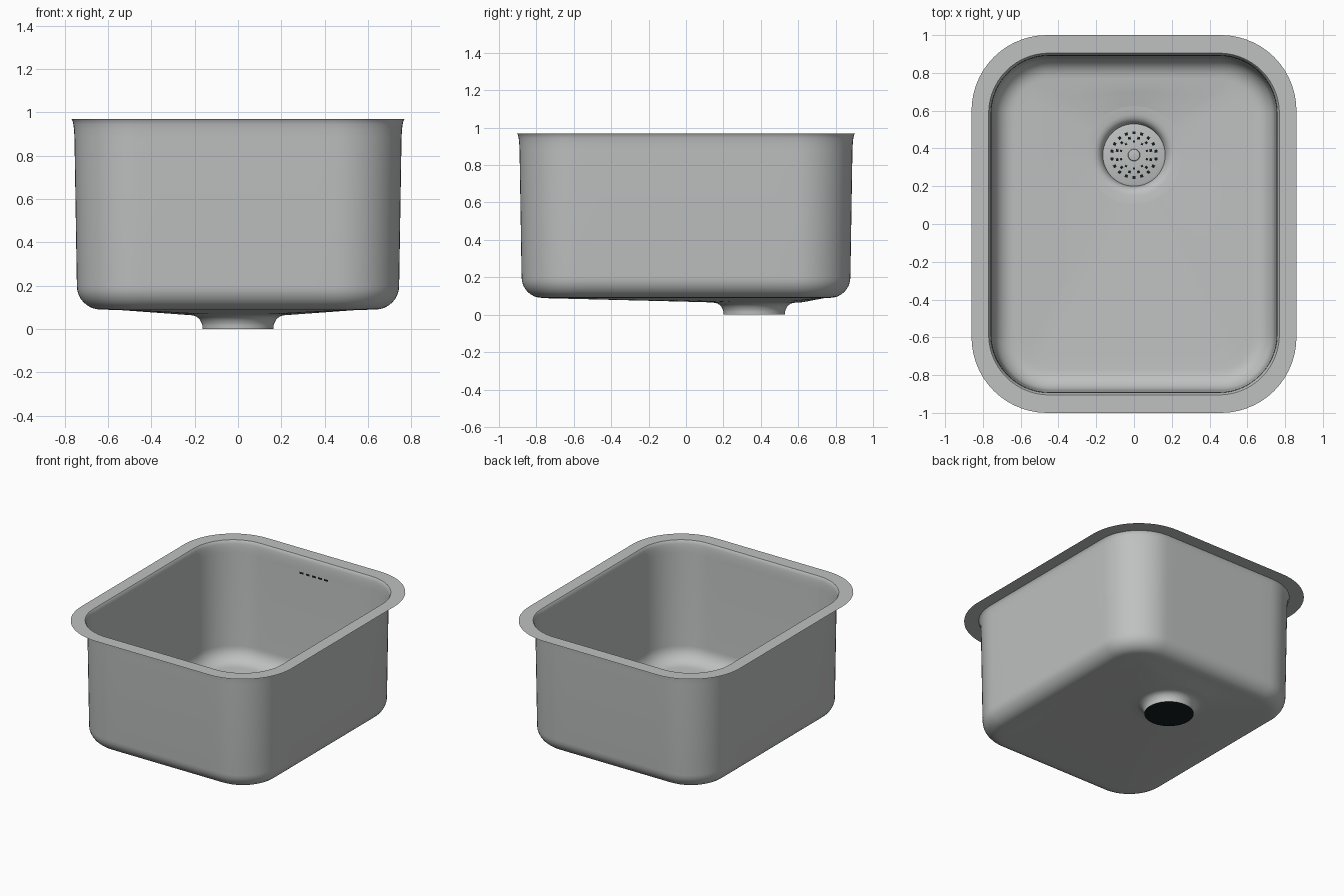
import bpy, bmesh, math
from mathutils import Vector

if "Cube" in bpy.data.objects:
    bpy.data.objects.remove(bpy.data.objects["Cube"])

DRAIN = Vector((0, 0.365))


def material(name, rgb):
    m = bpy.data.materials.new(name)
    m.diffuse_color = (*rgb, 1)
    m.use_nodes = True
    m.node_tree.nodes["Principled BSDF"].inputs["Base Color"].default_value = m.diffuse_color
    return m


steel = material("brushed steel", (0.52, 0.53, 0.53))
black = material("black opening", (0.006, 0.012, 0.012))


def finish(bm, name, mat, smooth=True):
    me = bpy.data.meshes.new(name)
    bm.to_mesh(me)
    bm.free()
    me.materials.append(mat)
    ob = bpy.data.objects.new(name, me)
    bpy.context.collection.objects.link(ob)
    if smooth:
        bpy.ops.object.select_all(action='DESELECT')
        ob.select_set(True)
        bpy.context.view_layer.objects.active = ob
        bpy.ops.object.shade_smooth_by_angle(angle=math.radians(35))
    return ob


def rounded_rect(hx, hy, r, z, arc=14, edge=10):
    """Closed outline with evenly divided corners and straight sides."""
    corners = []
    for i, (sx, sy) in enumerate([(1, 1), (-1, 1), (-1, -1), (1, -1)]):
        c = Vector((sx * (hx - r), sy * (hy - r), z))
        corners.append([c + r * Vector((math.cos(a), math.sin(a), 0))
                        for a in ((i + k / arc) * math.pi / 2 for k in range(arc + 1))])
    pts = []
    for i, c in enumerate(corners):
        nxt = corners[(i + 1) % 4][0]
        pts += c + [c[-1].lerp(nxt, k / edge) for k in range(1, edge)]
    return pts


def loft(bm, rings):
    rows = [[bm.verts.new(p) for p in ring] for ring in rings]
    n = len(rows[0])
    for a, b in zip(rows, rows[1:]):
        for i in range(n):
            j = (i + 1) % n
            bm.faces.new((a[i], a[j], b[j], b[i]))
    return rows


def circle(r, z, n=64):
    return [Vector((DRAIN.x + r * math.cos(t), DRAIN.y + r * math.sin(t), z))
            for t in (2 * math.pi * k / n for k in range(n))]


# Flat flange around the rim
bm = bmesh.new()
loft(bm, [rounded_rect(0.86, 1.0, 0.40, 0.97), rounded_rect(0.77, 0.905, 0.32, 0.97)])
finish(bm, "flange", steel)

# Bowl: rolled lip, tapered walls, bottom fillet, floor falling to the drain
steps = [(0, 0.97), (0.006, 0.962), (0.010, 0.945), (0.013, 0.92), (0.015, 0.88), (0.026, 0.20)]
for k in range(1, 9):
    a = k / 8 * math.pi / 2
    steps.append((0.026 + 0.11 * (1 - math.cos(a)), 0.20 - 0.11 * math.sin(a)))
rings = [rounded_rect(0.77 - d, 0.905 - d, 0.32 - d, z) for d, z in steps]
floor_edge = rounded_rect(0.55, 0.735, 0.08, 0.088)
rings.append(floor_edge)
lip = []
for p in floor_edge:
    d = (p.xy - DRAIN).normalized() * 0.26
    lip.append(Vector((DRAIN.x + d.x, DRAIN.y + d.y, 0.067)))
rings += [[a.lerp(b, t) for a, b in zip(floor_edge, lip)] for t in (0.33, 0.67, 1)]
bm = bmesh.new()
loft(bm, rings)
finish(bm, "bowl", steel)

# Drain collar turned around the outlet axis
bm = bmesh.new()
loft(bm, [circle(r, z) for r, z in [(0.261, 0.067), (0.215, 0.064), (0.197, 0.060), (0.183, 0.051),
                                    (0.174, 0.040), (0.168, 0.028), (0.165, 0.018), (0.165, 0.0)]])
finish(bm, "drain_collar", steel)

# Dark underside of the outlet
bm = bmesh.new()
bm.faces.new([bm.verts.new(p) for p in reversed(circle(0.165, 0.0))])
finish(bm, "outlet_underside", black, False)

# Strainer plate with a small centre knob
bm = bmesh.new()
rows = loft(bm, [circle(r, z) for r, z in [(0.165, 0.018), (0.155, 0.022), (0.032, 0.022),
                                           (0.030, 0.030), (0.024, 0.032)]])
bm.faces.new(rows[-1])
finish(bm, "strainer", steel)

# Strainer holes in concentric rings
bm = bmesh.new()
for radius, count, size in [(0.118, 18, 0.011), (0.092, 12, 0.010), (0.072, 10, 0.008)]:
    for k in range(count):
        t = 2 * math.pi * (k + 0.5) / count
        c = Vector((DRAIN.x + radius * math.cos(t), DRAIN.y + radius * math.sin(t), 0.0235))
        bm.faces.new([bm.verts.new(c + size * Vector((math.cos(t + q), math.sin(t + q), 0)))
                      for q in (math.pi / 4 + i * math.pi / 2 for i in range(4))])
finish(bm, "strainer_holes", black, False)

# Overflow slots high on the back wall
bm = bmesh.new()
for k in range(-2, 3):
    x, y, z = k * 0.05, 0.886, 0.85
    bm.faces.new([bm.verts.new((x + sx * 0.016, y, z + sz * 0.007))
                  for sx, sz in [(-1, -1), (1, -1), (1, 1), (-1, 1)]])
finish(bm, "overflow_slots", black, False)
